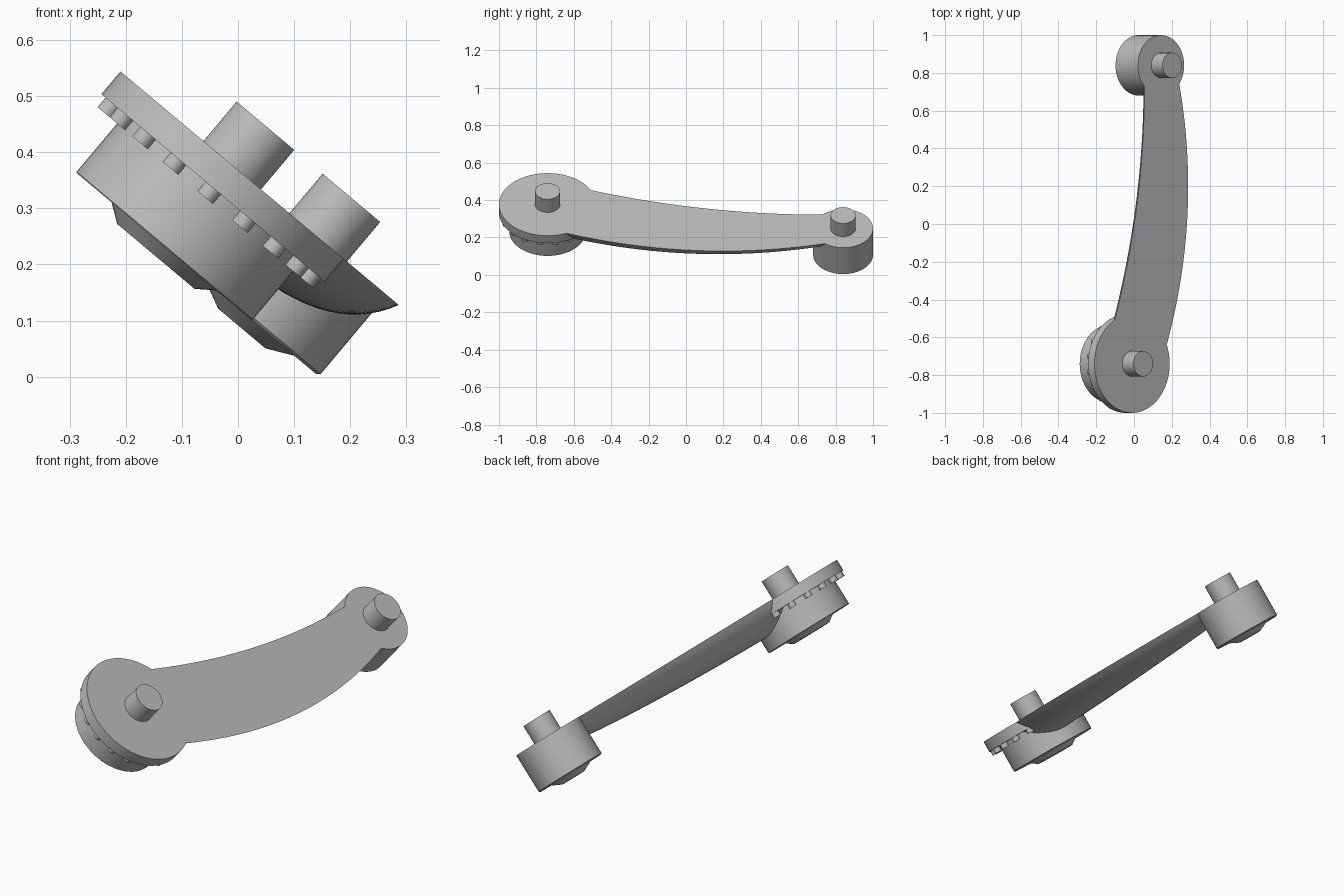
import bpy, bmesh
from math import sin, cos, pi, radians, sqrt, atan2
from mathutils import Matrix

if "Cube" in bpy.data.objects:
    bpy.data.objects.remove(bpy.data.objects["Cube"])

grey = bpy.data.materials.new("plain_grey")
grey.use_nodes = True
COLOUR = (0.5, 0.5, 0.5, 1)
grey.diffuse_color = COLOUR
grey.node_tree.nodes["Principled BSDF"].inputs["Base Color"].default_value = COLOUR

# Parts are built flat, then the whole crank is tipped sideways
TILT = Matrix.Rotation(radians(40), 4, 'Y')
TOP = 0.282
BASE = 0.093


def finish(name, bm):
    bmesh.ops.recalc_face_normals(bm, faces=bm.faces[:])
    bm.transform(TILT)
    mesh = bpy.data.meshes.new(name)
    bm.to_mesh(mesh)
    bm.free()
    mesh.materials.append(grey)
    obj = bpy.data.objects.new(name, mesh)
    bpy.context.collection.objects.link(obj)
    bpy.ops.object.select_all(action='DESELECT')
    obj.select_set(True)
    bpy.context.view_layer.objects.active = obj
    bpy.ops.object.shade_smooth_by_angle(angle=radians(25))
    return obj


def skin(bm, rings):
    """Join closed rings of points with quads and cap both ends."""
    loops = [[bm.verts.new(p) for p in ring] for ring in rings]
    n = len(loops[0])
    for a, b in zip(loops, loops[1:]):
        for i in range(n):
            j = (i + 1) % n
            bm.faces.new((a[i], a[j], b[j], b[i]))
    bm.faces.new(loops[0])
    bm.faces.new(loops[-1])


def turned(bm, cx, cy, profile, sides=64):
    """Solid of revolution from (radius, height) pairs."""
    skin(bm, [[(cx + r * cos(2 * pi * i / sides), cy + r * sin(2 * pi * i / sides), h)
               for i in range(sides)] for r, h in profile])


def turned_part(name, centre, profile):
    bm = bmesh.new()
    turned(bm, *centre, profile)
    finish(name, bm)


BIG = (-0.25, -0.74)
SMALL = (-0.05, 0.84)

# Large end: flange, hub with tapered boss, pin
turned_part("large_flange", BIG, [(0.26, 0.229), (0.26, TOP)])
turned_part("large_hub", BIG, [(0.09, 0.07), (0.122, BASE), (0.203, BASE),
                               (0.205, BASE + 0.002), (0.205, 0.24)])
turned_part("large_pin", BIG, [(0.067, 0.26), (0.067, 0.374)])

# Small end: hub with tapered boss, pin
turned_part("small_hub", SMALL, [(0.055, 0.07), (0.103, BASE), (0.154, BASE),
                                 (0.16, BASE + 0.005), (0.16, TOP)])
turned_part("small_pin", SMALL, [(0.067, 0.26), (0.067, 0.374)])

# Ring of studs under the flange
bm = bmesh.new()
for k in range(18):
    a = radians(10 + 20 * k)
    turned(bm, BIG[0] + 0.236 * cos(a), BIG[1] + 0.236 * sin(a),
           [(0.018, 0.207), (0.018, 0.235)], 20)
finish("flange_studs", bm)


# Bowed arm: flat top, round belly, swept between two curved edges
def left_edge(y):
    return -0.165 - 0.135 * (0.72 - y) ** 2 if y < 0.72 else -0.165


def right_edge(y):
    return 0.1376 - 0.21 * (y - 0.2) ** 2


sections = []
STEPS, ARC = 40, 24
for s in range(STEPS + 1):
    y = -0.68 + 1.5 * s / STEPS
    lo, hi = left_edge(y), right_edge(y)
    half, mid = (hi - lo) / 2, (hi + lo) / 2
    depth = 0.63 * half
    radius = (half ** 2 + depth ** 2) / (2 * depth)
    spread = atan2(half, radius - depth)
    centre = TOP - depth + radius
    ring = []
    for i in range(ARC + 1):
        t = spread * (2 * i / ARC - 1)
        ring.append((mid + radius * sin(t), y, centre - radius * cos(t)))
    sections.append(ring)
bm = bmesh.new()
skin(bm, sections)
finish("arm", bm)
